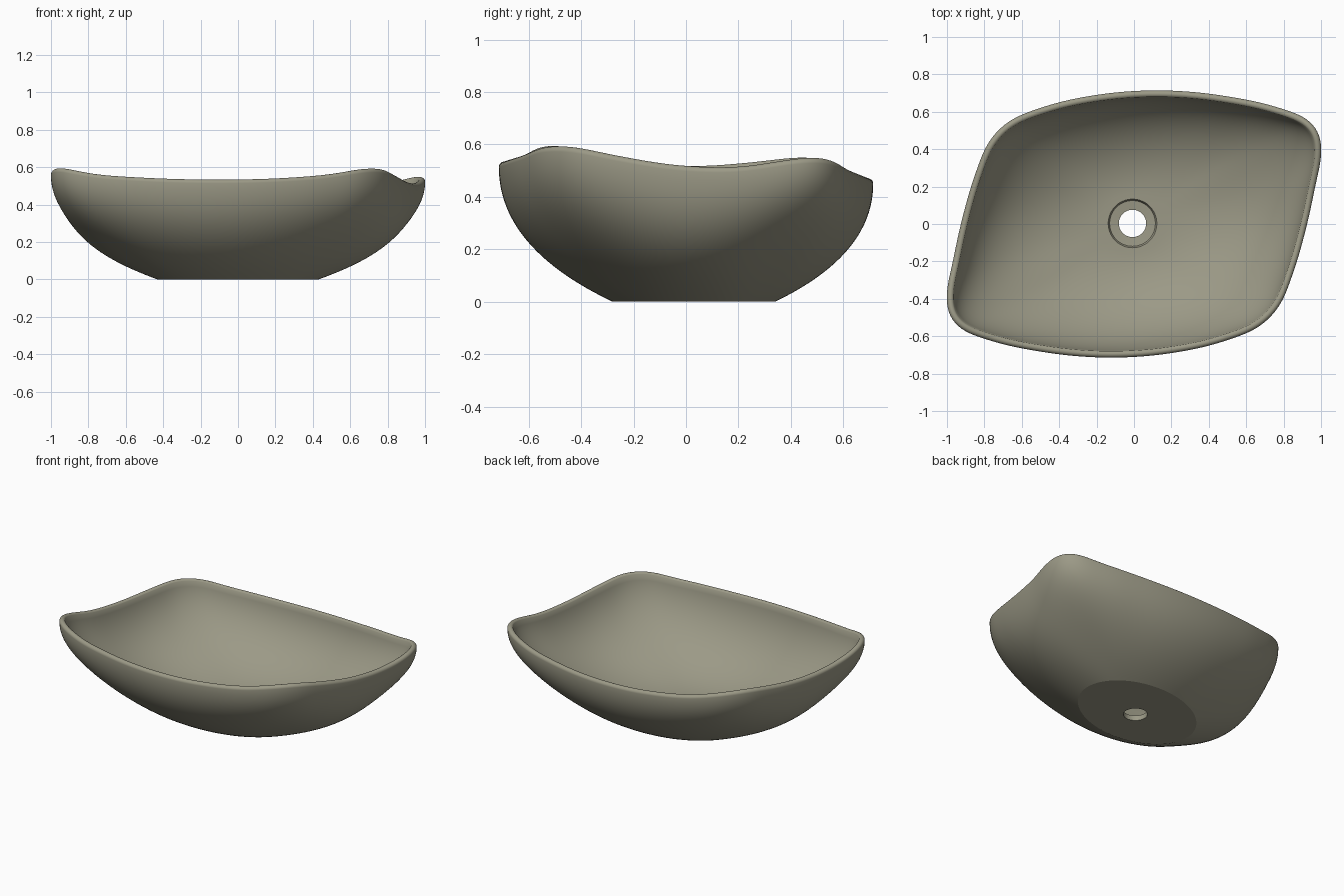
import bpy, bmesh, math
from mathutils import Vector

if "Cube" in bpy.data.objects:
    bpy.data.objects.remove(bpy.data.objects["Cube"])

# Half of the rim outline (x, y, height); the other half is its 180 degree turn
HALF = [(1.0, .40, .560), (.985, .49, .572), (.93, .555, .567), (.80, .612, .540),
        (.50, .682, .513), (.15, .714, .502), (-.20, .69, .509), (-.50, .62, .535),
        (-.68, .54, .566), (-.775, .44, .570), (-.84, .29, .548), (-.918, .03, .519),
        (-.968, -.20, .524)]
TILT = .045          # rim is lower at the back
WALL, ROLL = .038, .02
SKEW = math.radians(8)
DRAIN = Vector((-.008, .003, 0))
N = 240


def smooth_loop(pts):
    """Closed smooth curve through the points, evenly resampled and relaxed."""
    n, raw = len(pts), []
    h = [(pts[(i + 1) % n] - pts[i]).length for i in range(n)]
    d = [(pts[(i + 1) % n] - pts[i]) / h[i] for i in range(n)]
    m = [(d[i - 1] * h[i] + d[i] * h[i - 1]) / (h[i] + h[i - 1]) for i in range(n)]
    for i in range(n):
        j = (i + 1) % n
        for k in range(16):
            t = k / 16
            raw.append(pts[i] * (2*t**3 - 3*t**2 + 1) + m[i] * h[i] * (t**3 - 2*t**2 + t)
                       + pts[j] * (3*t**2 - 2*t**3) + m[j] * h[i] * (t**3 - t**2))
    raw.append(raw[0])
    dist = [0]
    for a, b in zip(raw, raw[1:]):
        dist.append(dist[-1] + (b - a).length)
    even, j = [], 0
    for i in range(N):
        s = dist[-1] * i / N
        while dist[j + 1] < s:
            j += 1
        even.append(raw[j].lerp(raw[j + 1], (s - dist[j]) / (dist[j + 1] - dist[j])))
    soft = relax(even)
    rest = relax([a - b for a, b in zip(even, soft)])
    return [a + b for a, b in zip(soft, rest)]


def relax(p):
    for _ in range(14):
        p = [p[i - 1]/4 + p[i]/2 + p[(i + 1) % N]/4 for i in range(N)]
    return p


def bezier(p1, p2, t):
    """Wall profile from (0, 0) to (1, 1)."""
    a, b, c = 3*t*(1 - t)**2, 3*t*t*(1 - t), t**3
    return a*p1[0] + b*p2[0] + c, a*p1[1] + b*p2[1] + c


def ellipse(ax, ay, cy=0):
    """Slightly skewed ellipse with one point per rim point."""
    res = []
    for p in rim:
        u, v = p.x / .98, p.y / .71
        a = math.atan2(v - u*math.sin(SKEW), u*math.cos(SKEW))
        res.append(Vector((ax*math.cos(a), cy + ay*math.sin(a + SKEW), 0)))
    return res


def wall(low, belly, high, st):
    """Ring of the wall: round near the bottom, rim-shaped near the top."""
    s, t = st
    w = s**2.5
    res = []
    for a, e, b in zip(low, belly, high):
        p = a.lerp(e.lerp(b, w), s)
        p.z = a.z + (b.z - a.z)*t
        res.append(p)
    return res


def rim_ring(a):
    """Ring on the rounded lip: a = 0 outside, pi inside."""
    return [p + nrm * (WALL/2*(1 - math.cos(a))) + Vector((0, 0, ROLL*(math.sin(a) - 1)))
            for p, nrm in zip(rim, normals)]


def circle(r, z):
    return [DRAIN + Vector((p.x, p.y, 0)).normalized()*r + Vector((0, 0, z)) for p in rim]


rim = smooth_loop([Vector((x*s, y*s, z - TILT*y*s)) for s in (1, -1) for x, y, z in HALF])
normals = []
for i in range(N):
    e = rim[(i + 1) % N] - rim[i - 1]
    normals.append(Vector((-e.y, e.x, 0)).normalized())

# Rings in order: underside, outer wall, lip, inner wall, drain recess, drain hole
foot, drain_edge = ellipse(.43, .31, .03), circle(.13, .055)
END = math.pi * .8
rings, sharp = [circle(.073, 0)], [0, 1]
outer_top, inner_top = rim_ring(0), rim_ring(END)
belly_out, belly_in = ellipse(.98, .71), ellipse(.935, .665)
rings += [wall(foot, belly_out, outer_top, bezier((.45, .18), (1.0, .48), k/24))
          for k in range(25)]
rings += [rim_ring(END*k/12) for k in range(1, 12)]
rings += [wall(drain_edge, belly_in, inner_top, bezier((.52, .0), (.96, .40), 1 - k/24))
          for k in range(25)]
sharp.append(len(rings) - 1)
for r, z in ((.122, .038), (.073, .034)):
    sharp.append(len(rings))
    rings.append(circle(r, z))

bm = bmesh.new()
vr = [[bm.verts.new(p) for p in ring] for ring in rings]
for j in range(len(vr)):
    a, b = vr[j], vr[(j + 1) % len(vr)]
    for i in range(N):
        k = (i + 1) % N
        bm.faces.new((a[i], a[k], b[k], b[i])).smooth = True
for j in sharp:
    for i in range(N):
        bm.edges.get((vr[j][i], vr[j][(i + 1) % N])).smooth = False
bmesh.ops.recalc_face_normals(bm, faces=bm.faces)

mesh = bpy.data.meshes.new("basin")
bm.to_mesh(mesh)
bm.free()
basin = bpy.data.objects.new("basin", mesh)
bpy.context.collection.objects.link(basin)

# Stone-coloured glaze
mat = bpy.data.materials.new("glaze")
mat.diffuse_color = (.33, .32, .24, 1)
mat.use_nodes = True
mat.node_tree.nodes["Principled BSDF"].inputs["Base Color"].default_value = mat.diffuse_color
mesh.materials.append(mat)
